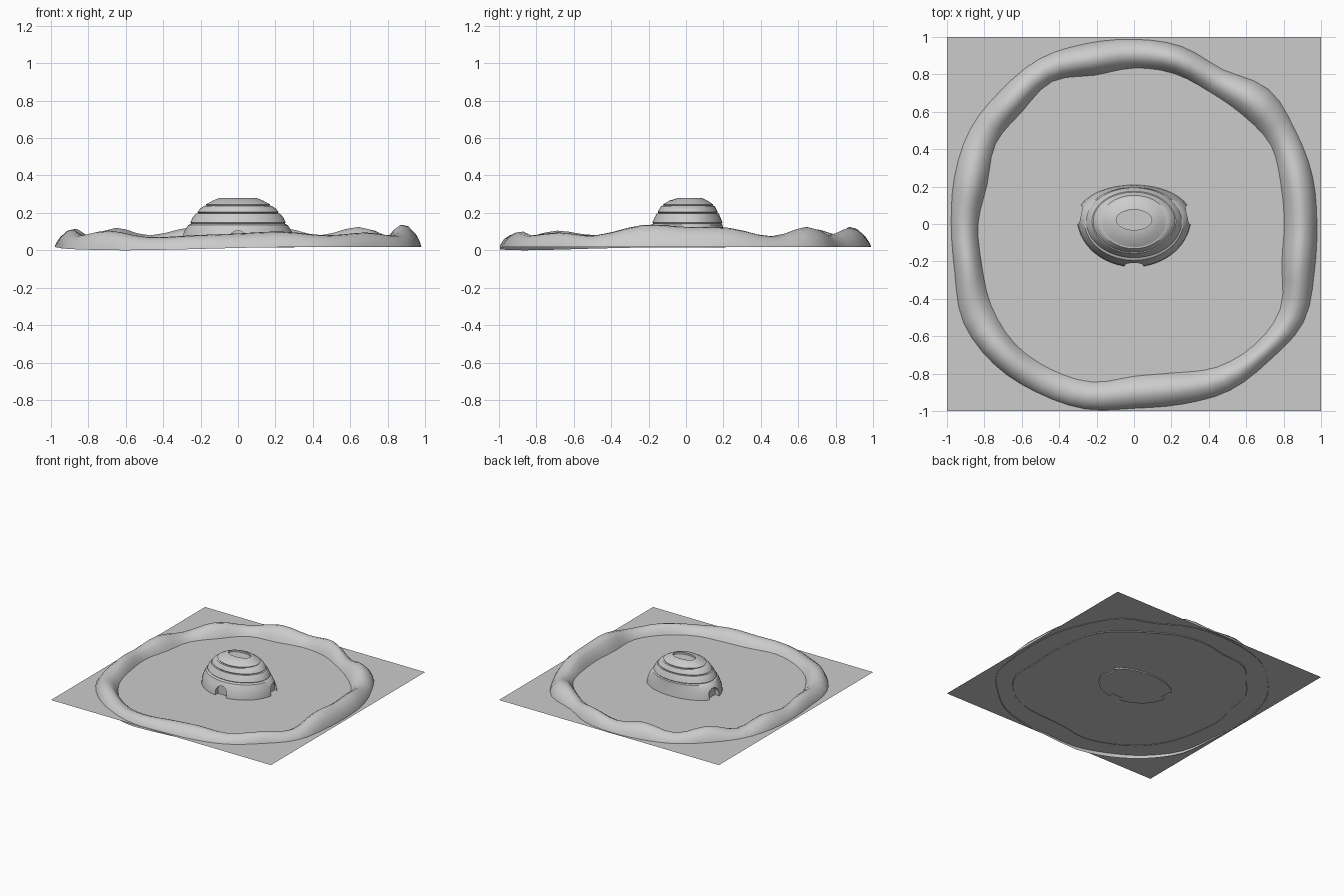
import bpy, bmesh, math

if "Cube" in bpy.data.objects:
    bpy.data.objects.remove(bpy.data.objects["Cube"])

GROUND = 0.025


def make_object(name, bm, smooth=None):
    bmesh.ops.recalc_face_normals(bm, faces=bm.faces[:])
    mesh = bpy.data.meshes.new(name)
    bm.to_mesh(mesh)
    bm.free()
    ob = bpy.data.objects.new(name, mesh)
    bpy.context.collection.objects.link(ob)
    if smooth:
        bpy.ops.object.select_all(action='DESELECT')
        ob.select_set(True)
        bpy.context.view_layer.objects.active = ob
        bpy.ops.object.shade_smooth_by_angle(angle=math.radians(smooth))
    return ob


def bridge(bm, a, b):
    n = len(a)
    for i in range(n):
        bm.faces.new((a[i], a[(i + 1) % n], b[(i + 1) % n], b[i]))


def spline(values, t):
    # closed Catmull-Rom interpolation
    n = len(values)
    i = int(t)
    f = t - i
    p0, p1, p2, p3 = (values[(i + k) % n] for k in (-1, 0, 1, 2))
    return p1 + 0.5 * f * (p2 - p0 + f * (2 * p0 - 5 * p1 + 4 * p2 - p3
                                          + f * (3 * (p1 - p2) + p3 - p0)))


# flat square ground sheet
bm = bmesh.new()
bm.faces.new([bm.verts.new((x, y, GROUND)) for x, y in ((-1, -1), (1, -1), (1, 1), (-1, 1))])
make_object("ground_sheet", bm)

# irregular ridge around the edge: radii and crest heights every 15 degrees
outer = [.98, .99, 1.0, 1.02, .955, .985, .99, 1.0, 1.02, 1.01, 1.015, .995,
         .98, .995, 1.06, 1.065, 1.05, 1.03, .99, 1.0, 1.03, 1.03, 1.05, 1.0]
inner = [.80, .81, .84, .82, .81, .83, .83, .82, .875, .845, .85, .81,
         .83, .84, .875, .90, .89, .87, .81, .82, .88, .91, .90, .815]
crest = [.125, .12, .075, .125, .08, .12, .09, .125, .08, .12, .07, .115,
         .09, .11, .08, .105, .07, .08, .09, .10, .08, .095, .08, .135]
section = [(0, 0), (.08, .32), (.24, .76), (.45, 1), (.65, .93), (.84, .62), (.96, .25), (1, 0)]
SEG = 72
bm = bmesh.new()
loops = []
for s, h in section:
    loop = []
    for k in range(SEG):
        a = 2 * math.pi * k / SEG
        t = k * 24 / SEG
        ro, ri, top = spline(outer, t), spline(inner, t), spline(crest, t)
        r = ri + (ro - ri) * s
        base = 0.018
        if s > .9:
            base -= 0.018 * max(0, math.cos(a - math.radians(235))) ** 6
        z = base + (top - base) * h
        x, y = (max(-.995, min(.995, v)) for v in (r * math.cos(a), r * math.sin(a)))
        loop.append(bm.verts.new((x, y, z)))
    loops.append(loop)
for a, b in zip(loops, loops[1:]):
    bridge(bm, a, b)
make_object("boundary_ridge", bm, 60)

# stepped oval dome: z, half width, centre y, back depth, front depth
profile = [
    (.015, .306, .04, .17, .27), (.06, .302, .037, .168, .263),
    (.10, .288, .03, .168, .24), (.135, .266, .018, .178, .212),
    (.142, .250, .015, .175, .19), (.148, .255, .015, .180, .195),
    (.175, .243, .015, .170, .183), (.196, .224, .015, .160, .172),
    (.198, .212, .015, .152, .162), (.204, .218, .015, .155, .166),
    (.222, .203, .015, .146, .157), (.237, .182, .015, .138, .147),
    (.239, .168, .015, .128, .136), (.245, .172, .015, .130, .138),
    (.265, .135, .018, .098, .108), (.280, .100, .022, .062, .062),
    (.280, .095, .022, .054, .054), (.266, .095, .022, .054, .054),
]
bm = bmesh.new()
N = 64
loops = []
for z, w, cy, back, front in profile:
    loop = []
    for k in range(N):
        a = 2 * math.pi * k / N
        d = back if math.sin(a) > 0 else front
        loop.append(bm.verts.new((w * math.cos(a), cy + d * math.sin(a), z)))
    loops.append(loop)
for a, b in zip(loops, loops[1:]):
    bridge(bm, a, b)
bm.faces.new(loops[0])
bm.faces.new(loops[-1])
dome = make_object("dome", bm, 35)


# arched doorways on the front and both sides
def arch_cutter(name, x, y, turn):
    w, spring, depth = .05, .055, .035
    pts = [(-w, -.05), (w, -.05)]
    pts += [(w * math.cos(math.pi * i / 10), spring + w * math.sin(math.pi * i / 10)) for i in range(11)]
    bm = bmesh.new()
    c, s = math.cos(turn), math.sin(turn)
    rings = []
    for d in (-depth, .12):
        rings.append([bm.verts.new((x + c * d - s * u, y + s * d + c * u, v)) for u, v in pts])
    bridge(bm, *rings)
    for r in rings:
        bm.faces.new(r)
    cutter = make_object(name, bm)
    cutter.hide_render = True
    cutter.hide_set(True)
    mod = dome.modifiers.new(name, 'BOOLEAN')
    mod.operation = 'DIFFERENCE'
    mod.solver = 'EXACT'
    mod.object = cutter


arch_cutter("front_door_cutter", 0, -.225, -math.pi / 2)
arch_cutter("right_door_cutter", .298, .05, 0)
arch_cutter("left_door_cutter", -.298, .05, math.pi)
